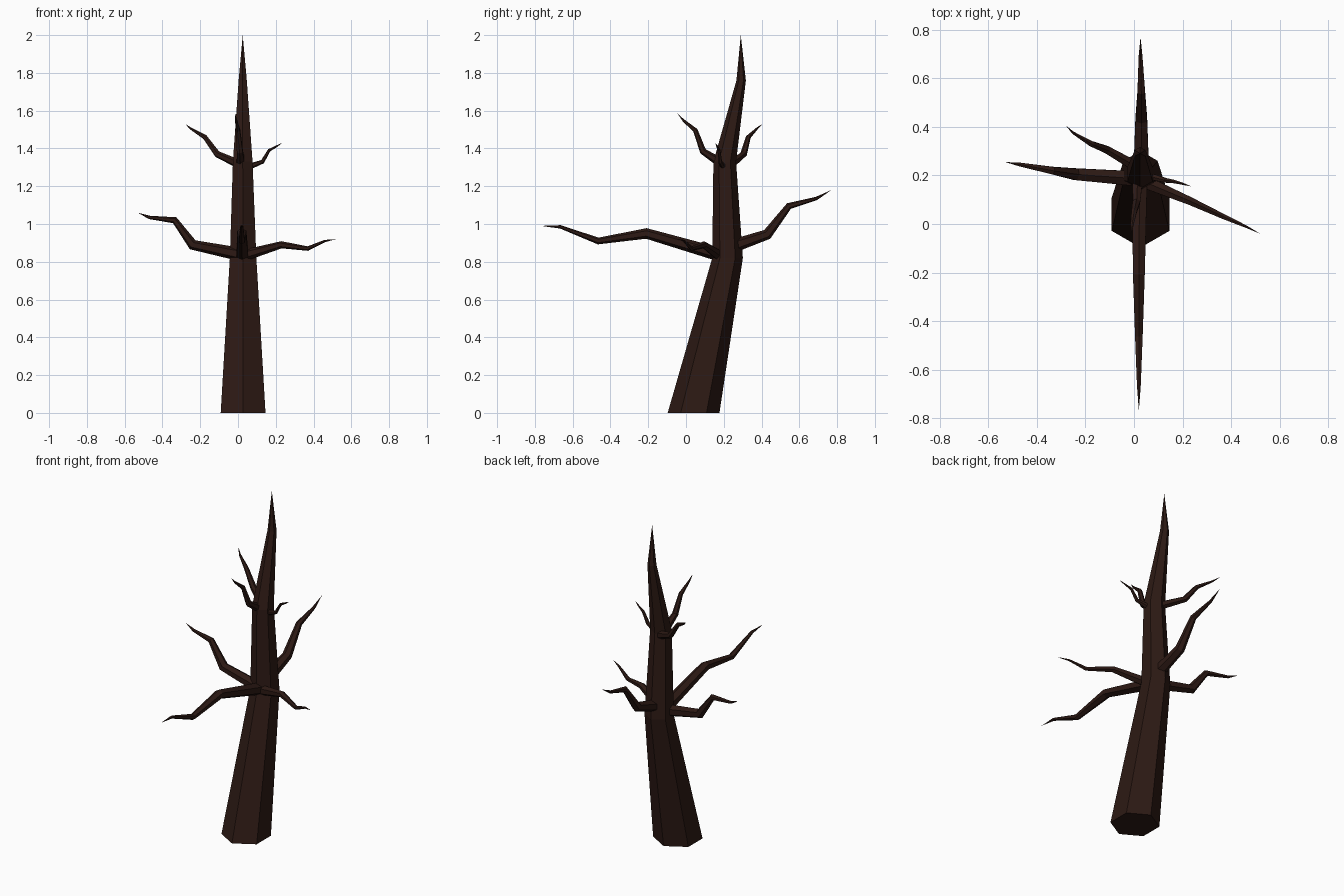
import bpy, bmesh, math
from mathutils import Vector

if "Cube" in bpy.data.objects:
    bpy.data.objects.remove(bpy.data.objects["Cube"])

SIDES = 6
bark = bpy.data.materials.new("dark_bark")
bark.diffuse_color = (0.026, 0.010, 0.007, 1)
bark.use_nodes = True
bark.node_tree.nodes["Principled BSDF"].inputs["Base Color"].default_value = bark.diffuse_color


def tapered_tube(name, points, radii, level=False):
    """Six-sided flat-shaded tube through points, ending in a sharp tip."""
    pts = [Vector(p) for p in points]
    bm = bmesh.new()
    rings = []
    for i, p in enumerate(pts[:-1]):
        if level:
            side, up = Vector((1, 0, 0)), Vector((0, 1, 0))
        else:
            ahead = (pts[i + 1] - p).normalized()
            t = (ahead + (p - pts[i - 1]).normalized()).normalized() if i else ahead
            side = t.cross(Vector((0, 0, 1))).normalized()
            up = side.cross(t)
        ring = []
        for k in range(SIDES):
            a = 2 * math.pi * k / SIDES + math.pi / 2
            ring.append(bm.verts.new(p + radii[i] * (math.cos(a) * side + math.sin(a) * up)))
        rings.append(ring)
    tip = bm.verts.new(pts[-1])
    bm.faces.new(rings[0])
    for k in range(SIDES):
        n = (k + 1) % SIDES
        for a, b in zip(rings, rings[1:]):
            bm.faces.new((a[k], a[n], b[n], b[k]))
        bm.faces.new((rings[-1][k], rings[-1][n], tip))
    bmesh.ops.recalc_face_normals(bm, faces=bm.faces)
    me = bpy.data.meshes.new(name)
    bm.to_mesh(me)
    bm.free()
    me.materials.append(bark)
    ob = bpy.data.objects.new(name, me)
    bpy.context.collection.objects.link(ob)


# Leaning trunk with level rings
tapered_tube("trunk",
             [(0.027, 0.04, 0), (0.027, 0.22, 0.82), (0.025, 0.205, 1.33),
              (0.025, 0.292, 1.76), (0.025, 0.29, 2.0)],
             [0.137, 0.081, 0.06, 0.025], level=True)

# Four long lower branches
LOW = [0.036, 0.028, 0.018, 0.009]
tapered_tube("lower_branch_left",
             [(0.03, 0.185, 0.835), (-0.24, 0.205, 0.89), (-0.335, 0.22, 1.02),
              (-0.47, 0.245, 1.035), (-0.53, 0.255, 1.06)], LOW)
tapered_tube("lower_branch_right",
             [(0.04, 0.175, 0.835), (0.23, 0.095, 0.89), (0.37, 0.03, 0.87),
              (0.46, -0.01, 0.91), (0.52, -0.04, 0.92)], [0.03, 0.019, 0.012, 0.006])
tapered_tube("lower_branch_front",
             [(0.023, 0.17, 0.84), (0.02, -0.21, 0.95), (0.02, -0.465, 0.91),
              (0.02, -0.665, 0.985), (0.02, -0.77, 0.99)], LOW)
tapered_tube("lower_branch_back",
             [(0.03, 0.24, 0.88), (0.03, 0.43, 0.945), (0.03, 0.545, 1.095),
              (0.027, 0.69, 1.135), (0.027, 0.77, 1.18)], LOW)

# Three short upper branches
HIGH = [0.025, 0.018, 0.013, 0.006]
tapered_tube("upper_branch_left",
             [(0.02, 0.23, 1.31), (-0.11, 0.305, 1.37), (-0.175, 0.33, 1.46),
              (-0.25, 0.375, 1.505), (-0.28, 0.405, 1.53)], HIGH)
tapered_tube("upper_branch_right",
             [(0.05, 0.2, 1.30), (0.13, 0.18, 1.33), (0.165, 0.175, 1.39),
              (0.21, 0.163, 1.415), (0.235, 0.155, 1.43)], [0.017, 0.011, 0.008, 0.004])
tapered_tube("upper_branch_front",
             [(0.015, 0.19, 1.32), (0.01, 0.09, 1.385), (0.0, 0.05, 1.495),
              (-0.01, -0.015, 1.55), (-0.015, -0.045, 1.585)], HIGH)
